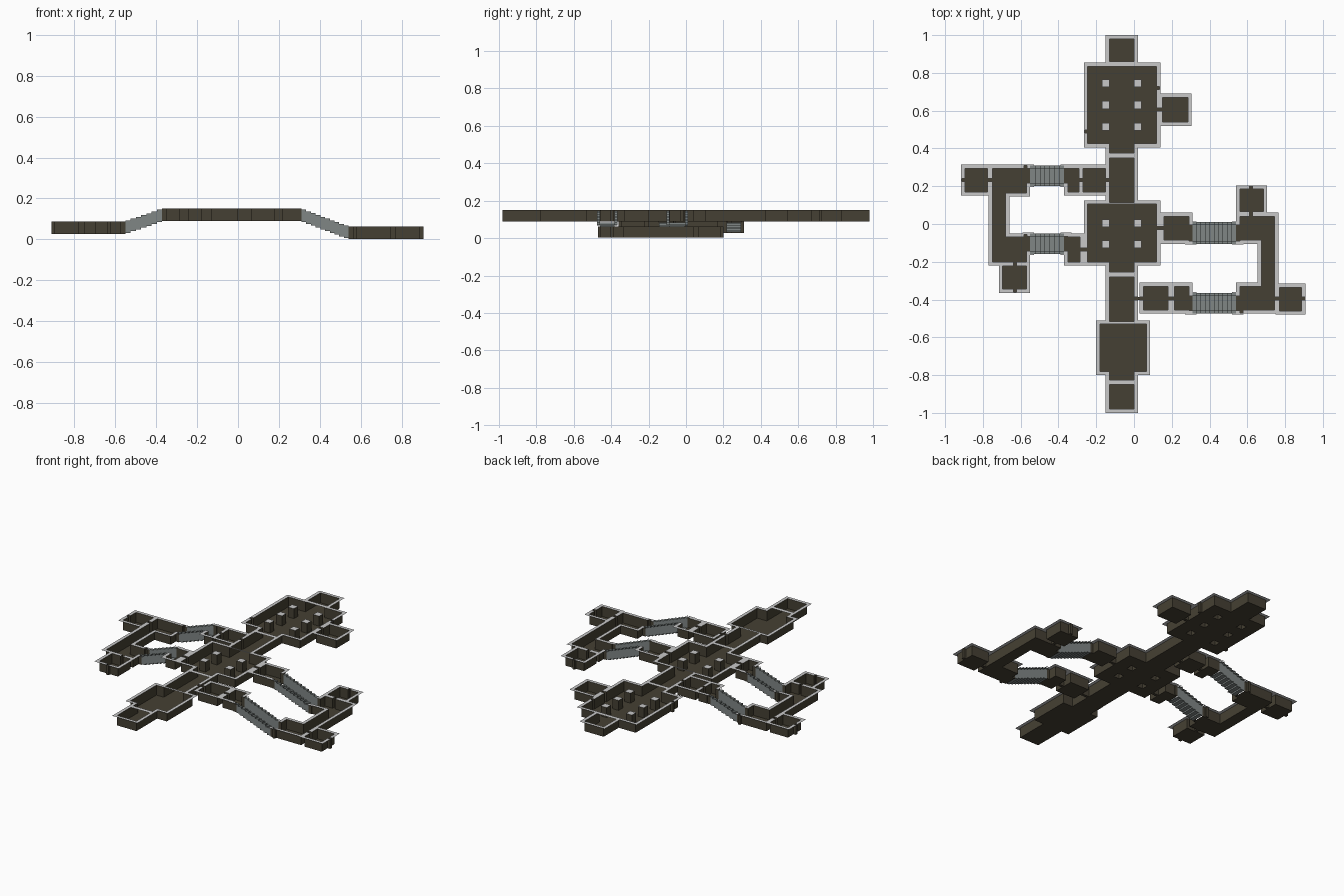
import bpy, bmesh

if "Cube" in bpy.data.objects:
    bpy.data.objects.remove(bpy.data.objects["Cube"])

RIM = 0.02      # width of the ledge around the wall tops
WALL = 0.061    # wall height


def material(name, rgb):
    m = bpy.data.materials.new(name)
    m.diffuse_color = (*rgb, 1)
    m.use_nodes = True
    m.node_tree.nodes["Principled BSDF"].inputs["Base Color"].default_value = m.diffuse_color
    return m


STONE = material("dark_olive_stone", (0.060, 0.051, 0.033))
LEDGE = material("light_grey_ledge", (0.58, 0.58, 0.58))
STEP = material("mid_grey_stair", (0.215, 0.24, 0.235))


def finish(name, quads, mats):
    """Weld (corners, material slot) quads into one clean object."""
    bm = bmesh.new()
    for pts, slot in quads:
        bm.faces.new([bm.verts.new(p) for p in pts]).material_index = slot
    bmesh.ops.remove_doubles(bm, verts=bm.verts, dist=1e-5)
    bmesh.ops.dissolve_limit(bm, angle_limit=0.01, verts=bm.verts, edges=bm.edges,
                             delimit={'MATERIAL'})
    me = bpy.data.meshes.new(name)
    bm.to_mesh(me)
    bm.free()
    for m in mats:
        me.materials.append(m)
    ob = bpy.data.objects.new(name, me)
    bpy.context.collection.objects.link(ob)


def inside(rects, x, y, grow=0.0):
    return any(a - grow < x < b + grow and c - grow < y < d + grow for a, b, c, d in rects)


def level(name, z, rooms, doors=(), tunnels=(), pillars=(), openings=()):
    """Roofless rooms: floor, thin walls and a flat ledge; rects are (x0, x1, y0, y1)."""
    allr = list(rooms) + list(doors) + list(tunnels) + list(pillars) + list(openings)
    grown = [(a - RIM, b + RIM, c - RIM, d + RIM) for a, b, c, d in rooms]
    xs = sorted({round(v, 4) for r in allr + grown for v in r[:2]})
    ys = sorted({round(v, 4) for r in allr + grown for v in r[2:]})
    nx, ny = len(xs) - 1, len(ys) - 1
    kind = {}
    for i in range(nx):
        for j in range(ny):
            x, y = (xs[i] + xs[i + 1]) / 2, (ys[j] + ys[j + 1]) / 2
            if inside(pillars, x, y):
                k = 'ledge'
            elif inside(rooms, x, y) or inside(doors, x, y):
                k = 'room'
            elif inside(openings, x, y):
                k = 'open'
            elif inside(tunnels, x, y):
                k = 'tunnel'
            elif inside(rooms, x, y, RIM):
                k = 'ledge'
            else:
                k = 'none'
            kind[i, j] = k
    top, quads = z + WALL, []
    for (i, j), k in kind.items():
        x0, x1, y0, y1 = xs[i], xs[i + 1], ys[j], ys[j + 1]

        def flat(h):
            return [(x0, y0, h), (x1, y0, h), (x1, y1, h), (x0, y1, h)]
        if k in ('ledge', 'tunnel'):
            quads.append((flat(top), 1))
        if k in ('room', 'tunnel'):
            quads.append((flat(z), 0))
            for di, dj, (px, py), (qx, qy) in (
                    (-1, 0, (x0, y0), (x0, y1)), (1, 0, (x1, y1), (x1, y0)),
                    (0, -1, (x1, y0), (x0, y0)), (0, 1, (x0, y1), (x1, y1))):
                if kind.get((i + di, j + dj), 'none') in ('ledge', 'none'):
                    quads.append(([(px, py, z), (qx, qy, z), (qx, qy, top), (px, py, top)], 0))
    finish(name, quads, [STONE, LEDGE])


def stairs(name, xa, za, xb, zb, y0, y1, n):
    """Flight from (xa, za) down to (xb, zb) with stepped side walls and ledges."""
    quads = []
    w0, w1 = y0 + RIM * 0.8, y1 - RIM * 0.8
    dx, dz = (xb - xa) / n, (zb - za) / n
    for k in range(n):
        x, xn, z = xa + dx * k, xa + dx * (k + 1), za + dz * (k + 0.5)
        t = z + WALL

        def flat(a, b, h):
            quads.append(([(x, a, h), (xn, a, h), (xn, b, h), (x, b, h)], 0))
        flat(w0, w1, z)
        flat(y0, w0, t)
        flat(w1, y1, t)
        for w in (w0, w1):
            quads.append(([(x, w, z), (xn, w, z), (xn, w, t), (x, w, t)], 0))
        if k < n - 1:
            quads.append(([(xn, w0, z), (xn, w1, z), (xn, w1, z + dz), (xn, w0, z + dz)], 0))
            for a, b in ((y0, w0), (w1, y1)):
                quads.append(([(xn, a, t), (xn, b, t), (xn, b, t + dz), (xn, a, t + dz)], 0))
    finish(name, quads, [STEP])


def door_x(x0, x1, y):
    return (x0, x1, y - 0.008, y + 0.008)


def door_y(x, y0, y1):
    return (x - 0.008, x + 0.008, y0, y1)


ZH, ZW, ZE = 0.089, 0.027, 0.002   # upper, west and east floors
# stair footprints
NW, SW = (-0.55, -0.37, 0.2, 0.31), (-0.55, -0.37, -0.16, -0.05)
NE, SE = (0.31, 0.54, -0.105, 0.01), (0.31, 0.54, -0.475, -0.365)
openings = [NW, SW, NE, SE]

# upper level: main axis of halls and the four landings
level("upper_halls", ZH,
      rooms=[(-0.13, 0.0, 0.86, 0.98), (-0.245, 0.12, 0.425, 0.835), (-0.13, 0.0, 0.375, 0.425),
             (-0.13, 0.0, 0.115, 0.35), (-0.245, 0.12, -0.2, 0.105), (-0.13, 0.0, -0.255, -0.2),
             (-0.13, 0.0, -0.515, -0.28), (-0.18, 0.065, -0.78, -0.53), (-0.13, 0.0, -0.825, -0.78),
             (-0.13, 0.0, -0.98, -0.85), (0.15, 0.285, 0.54, 0.67),
             (-0.27, -0.15, 0.17, 0.295), (-0.35, -0.29, 0.17, 0.295), (-0.37, -0.35, 0.216, 0.294),
             (-0.35, -0.285, -0.2, -0.07), (-0.37, -0.35, -0.144, -0.066),
             (0.16, 0.29, -0.085, 0.04), (0.29, 0.31, -0.089, -0.006),
             (0.05, 0.18, -0.455, -0.33), (0.215, 0.29, -0.455, -0.33), (0.29, 0.31, -0.459, -0.381)],
      doors=[door_x(0.12, 0.135, 0.72), door_x(-0.26, -0.245, 0.49), door_x(0.12, 0.15, 0.605),
             door_x(-0.15, -0.13, 0.232), door_x(-0.29, -0.27, 0.232), door_x(-0.285, -0.245, -0.135),
             door_x(0.12, 0.16, -0.02), door_x(0.0, 0.05, -0.395), door_x(0.18, 0.215, -0.395)],
      tunnels=[(-0.13, 0.0, a, b) for a, b in ((0.835, 0.86), (0.35, 0.375), (0.105, 0.115),
               (-0.28, -0.255), (-0.53, -0.515), (-0.85, -0.825))],
      pillars=[(x - 0.02, x + 0.02, y - 0.02, y + 0.02) for x in (-0.15, 0.02)
               for y in (0.745, 0.63, 0.515, 0.005, -0.108)],
      openings=openings)

# lower west wing
level("west_wing", ZW,
      rooms=[(-0.75, -0.68, -0.2, 0.295), (-0.75, -0.57, 0.165, 0.295), (-0.75, -0.57, -0.2, -0.07),
             (-0.57, -0.55, 0.216, 0.294), (-0.57, -0.55, -0.144, -0.066),
             (-0.895, -0.775, 0.17, 0.295), (-0.695, -0.57, -0.345, -0.222)],
      doors=[door_y(-0.575, 0.295, 0.31), door_x(-0.91, -0.895, 0.232), door_x(-0.775, -0.75, 0.232),
             door_y(-0.575, -0.07, -0.055), door_y(-0.63, -0.36, -0.345), door_y(-0.63, -0.222, -0.2)],
      openings=openings)

# lower east wing
level("east_wing", ZE,
      rooms=[(0.675, 0.745, -0.455, 0.04), (0.56, 0.745, -0.085, 0.04), (0.56, 0.745, -0.455, -0.33),
             (0.54, 0.56, -0.089, -0.006), (0.54, 0.56, -0.459, -0.381),
             (0.56, 0.685, 0.065, 0.185), (0.77, 0.888, -0.46, -0.335)],
      doors=[door_y(0.62, 0.185, 0.2), door_y(0.62, 0.04, 0.065), door_y(0.57, -0.47, -0.455),
             door_x(0.745, 0.77, -0.395), door_x(0.888, 0.905, -0.395)],
      openings=openings)

# the four flights of stairs
for name, (x0, x1, y0, y1) in (("north_west_stairs", NW), ("south_west_stairs", SW)):
    stairs(name, x1, ZH, x0, ZW, y0, y1, 7)
for name, (x0, x1, y0, y1) in (("north_east_stairs", NE), ("south_east_stairs", SE)):
    stairs(name, x0, ZH, x1, ZE, y0, y1, 10)
